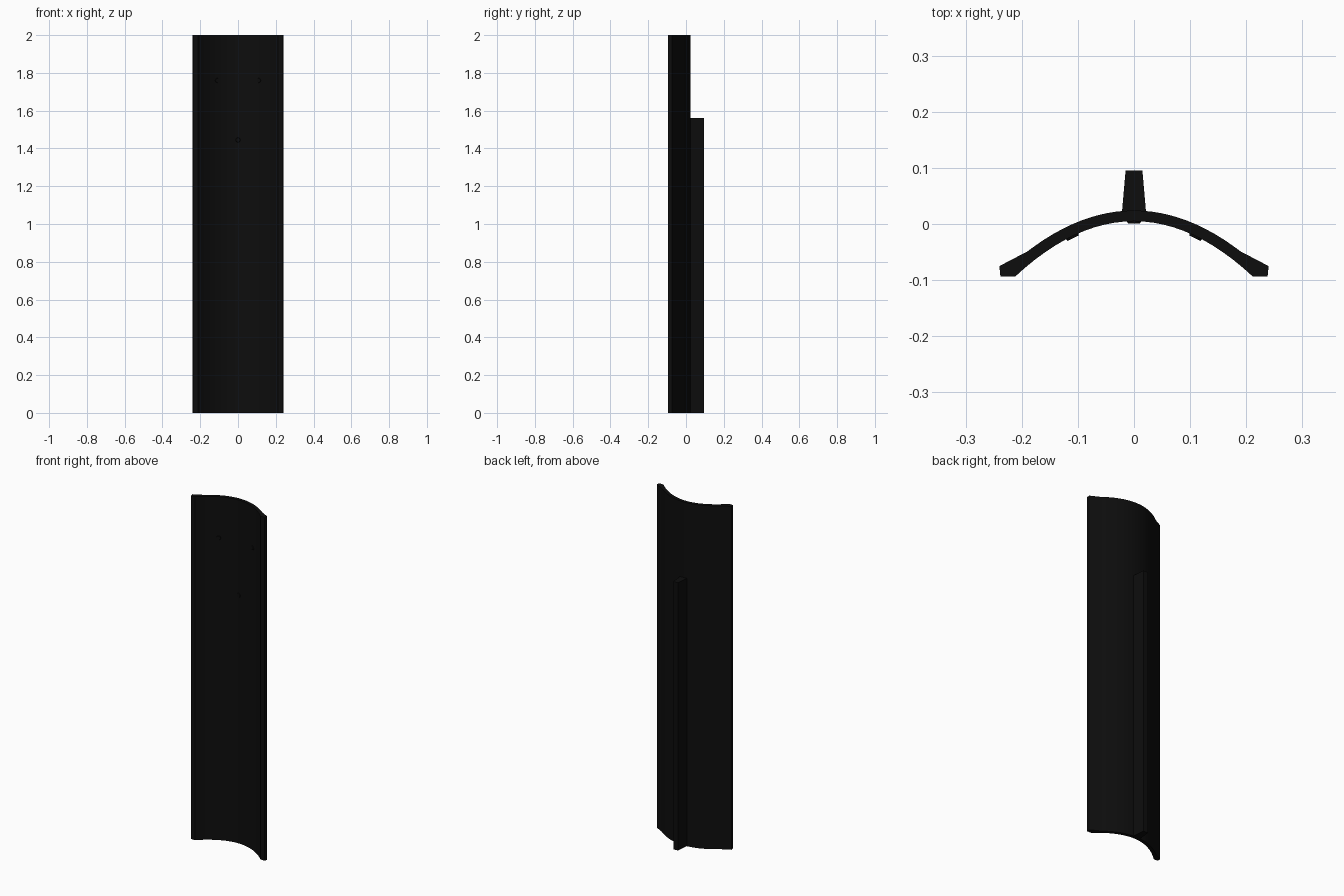
import bpy, bmesh, math
from mathutils import Matrix, Vector

if "Cube" in bpy.data.objects:
    bpy.data.objects.remove(bpy.data.objects["Cube"])

black = bpy.data.materials.new("black_plastic")
black.diffuse_color = (0.004, 0.004, 0.004, 1)
black.use_nodes = True
black.node_tree.nodes["Principled BSDF"].inputs["Base Color"].default_value = black.diffuse_color


def inner(x):
    return 0.005 - 2.2 * x * x


def outer(x):
    return 0.024 - 2.02 * x * x


def finish(name, bm, angle=30):
    bmesh.ops.recalc_face_normals(bm, faces=bm.faces)
    me = bpy.data.meshes.new(name)
    bm.to_mesh(me)
    bm.free()
    ob = bpy.data.objects.new(name, me)
    bpy.context.collection.objects.link(ob)
    me.materials.append(black)
    bpy.ops.object.select_all(action='DESELECT')
    bpy.context.view_layer.objects.active = ob
    ob.select_set(True)
    bpy.ops.object.shade_smooth_by_angle(angle=math.radians(angle))
    return ob


def extrude_profile(name, pts, height):
    bm = bmesh.new()
    face = bm.faces.new([bm.verts.new((x, y, 0)) for x, y in pts])
    res = bmesh.ops.extrude_face_region(bm, geom=[face])
    top = [v for v in res["geom"] if isinstance(v, bmesh.types.BMVert)]
    bmesh.ops.translate(bm, verts=top, vec=(0, 0, height))
    # the extrusion removes or keeps the start face: make sure the bottom is closed
    bmesh.ops.holes_fill(bm, edges=[e for e in bm.edges if e.is_boundary])
    return finish(name, bm, 18)


# Curved shell with thickened flared rims
N = 24
out = [0.19 * (2 * i / N - 1) for i in range(N + 1)]
inn = [0.212 * (1 - 2 * i / N) for i in range(N + 1)]
profile = [(-0.24, -0.075)] + [(x, outer(x)) for x in out] + [(0.24, -0.075), (0.238, -0.094)]
profile += [(x, inner(x)) for x in inn] + [(-0.238, -0.094)]
extrude_profile("curved_panel", profile, 2.0)

# Tapered rib on the back
extrude_profile("back_rib", [(-0.022, 0.015), (0.022, 0.015), (0.015, 0.095), (-0.015, 0.095)], 1.56)

# Small flush screw heads on the hollow front
for i, (x, z) in enumerate([(-0.11, 1.76), (0.11, 1.76), (0, 1.445)]):
    n = Vector((-4.4 * x, -1, 0)).normalized()
    bm = bmesh.new()
    bmesh.ops.create_cone(bm, cap_ends=True, segments=16, radius1=0.014, radius2=0.011, depth=0.008)
    rot = n.to_track_quat('Z', 'Y').to_matrix().to_4x4()
    bm.transform(Matrix.Translation((x, inner(x), z)) @ rot)
    finish(f"screw_head_{i + 1}", bm)
